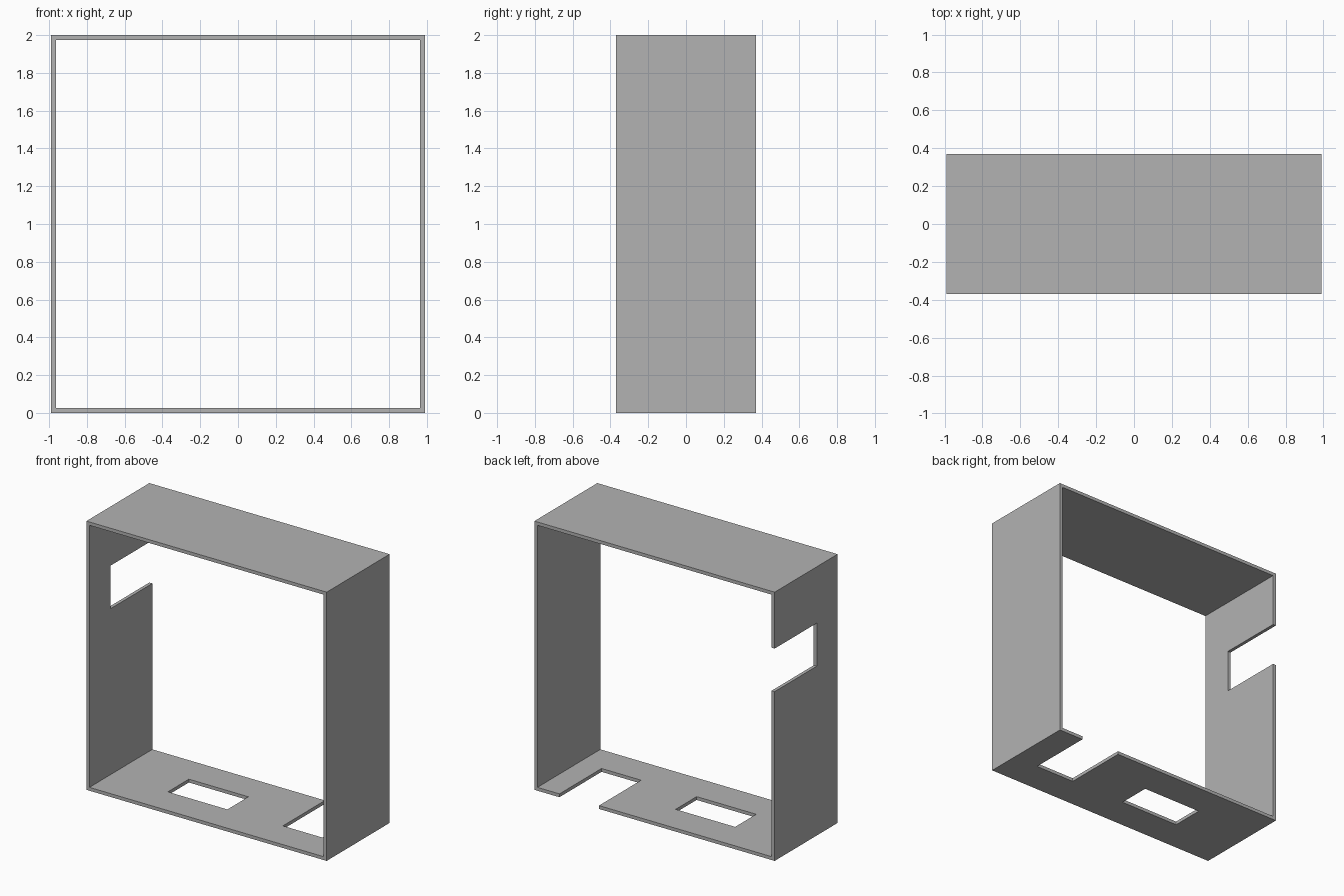
import bpy

# Remove the default cube
default = bpy.data.objects.get("Cube")
if default:
    bpy.data.objects.remove(default, do_unlink=True)

HALF_W, HALF_D, HEIGHT, WALL = 0.989, 0.37, 2.0, 0.025
NOTCH_Y = -0.125      # inner end of the notches that open at the back
OVER = 0.1            # how far cutters reach past the surface

grey = bpy.data.materials.new("light grey")
grey.use_nodes = True
colour = (0.45, 0.45, 0.45, 1)
grey.diffuse_color = colour
grey.node_tree.nodes["Principled BSDF"].inputs["Base Color"].default_value = colour


def box(name, low, high):
    """Axis-aligned box between two corners."""
    bpy.ops.mesh.primitive_cube_add(size=1)
    obj = bpy.context.object
    obj.name = obj.data.name = name
    for v in obj.data.vertices:
        v.co = [l if c < 0 else h for c, l, h in zip(v.co, low, high)]
    return obj


# Square sleeve, open at front and back
frame = box("open_frame", (-HALF_W, -HALF_D, 0), (HALF_W, HALF_D, HEIGHT))
frame.data.materials.append(grey)

back = HALF_D + OVER
cutters = [
    # Inside of the sleeve
    box("inner_cutter", (WALL - HALF_W, -back, WALL),
        (HALF_W - WALL, back, HEIGHT - WALL)),
    # Notch in the right wall
    box("wall_notch_cutter", (-HALF_W - OVER, NOTCH_Y, 1.26),
        (-HALF_W + OVER, back, 1.58)),
    # Notch in the floor
    box("floor_notch_cutter", (0.457, NOTCH_Y, -OVER), (0.783, back, OVER)),
    # Slot in the floor
    box("floor_slot_cutter", (-0.49, NOTCH_Y, -OVER), (0, 0.122, OVER)),
]

# Apply the cuts, then discard the cutters
for cutter in cutters:
    cutter.hide_render = True
    mod = frame.modifiers.new(cutter.name, "BOOLEAN")
    mod.operation = "DIFFERENCE"
    mod.solver = "EXACT"
    mod.object = cutter
graph = bpy.context.evaluated_depsgraph_get()
cut_mesh = bpy.data.meshes.new_from_object(frame.evaluated_get(graph))
frame.modifiers.clear()
frame.data = cut_mesh
cut_mesh.name = "open_frame"
cut_mesh.materials.clear()
cut_mesh.materials.append(grey)
for face in cut_mesh.polygons:
    face.material_index = 0
    face.use_smooth = False
for cutter in cutters:
    bpy.data.objects.remove(cutter, do_unlink=True)
